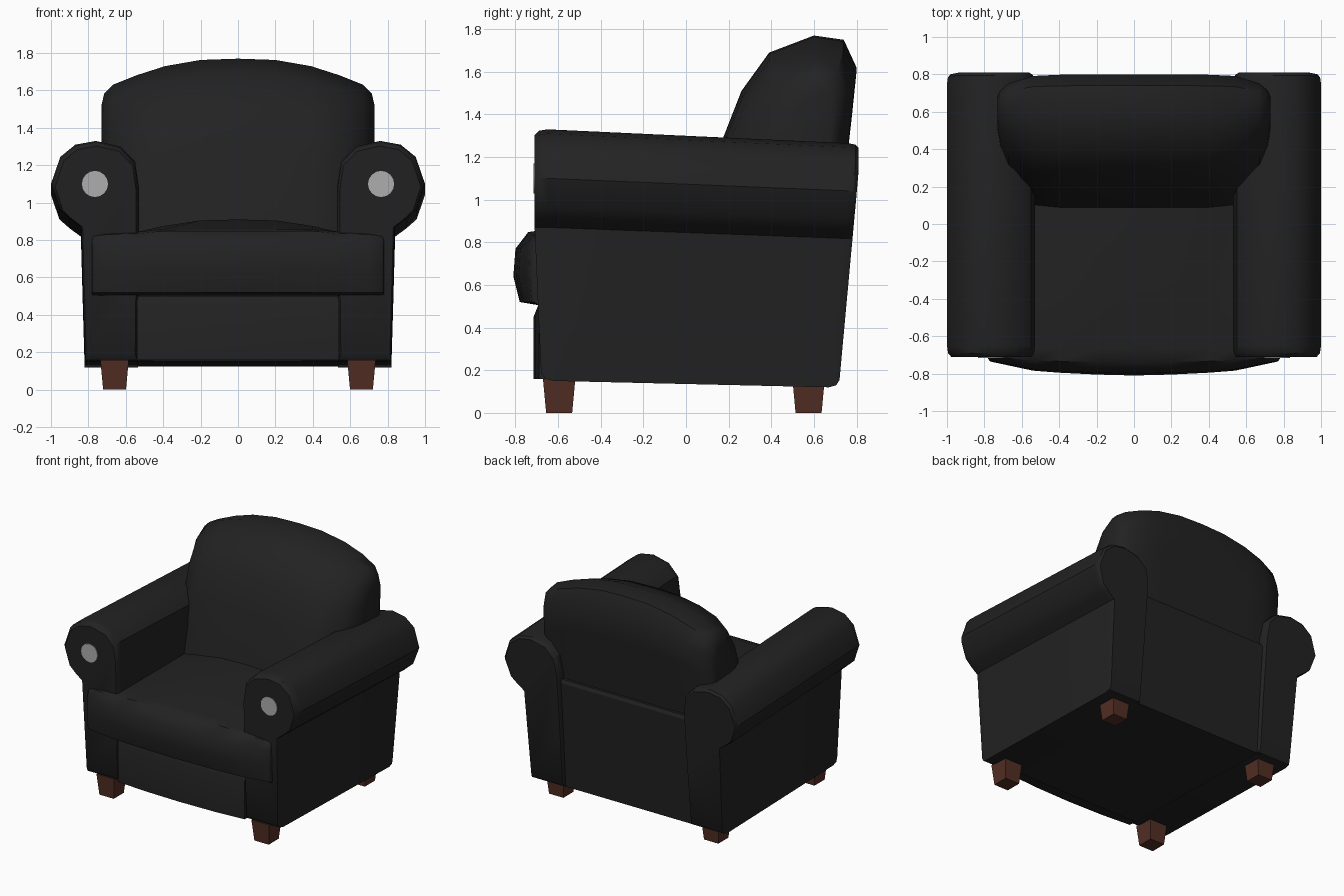
import bpy, bmesh, math

if "Cube" in bpy.data.objects:
    bpy.data.objects.remove(bpy.data.objects["Cube"])


def material(name, rgb):
    m = bpy.data.materials.new(name)
    m.diffuse_color = (*rgb, 1)
    m.use_nodes = True
    m.node_tree.nodes["Principled BSDF"].inputs["Base Color"].default_value = m.diffuse_color
    return m


LEATHER = material("black leather", (0.016, 0.016, 0.016))
WOOD = material("brown wood", (0.085, 0.028, 0.018))
GREY = material("grey button", (0.42, 0.42, 0.42))


def loft(name, rings, mat, smooth=35):
    """Skin a list of equal-length closed rings and cap both ends."""
    bm = bmesh.new()
    vs = [[bm.verts.new(p) for p in r] for r in rings]
    n = len(rings[0])
    for a, b in zip(vs, vs[1:]):
        for i in range(n):
            j = (i + 1) % n
            bm.faces.new((a[i], a[j], b[j], b[i]))
    bm.faces.new(vs[0])
    bm.faces.new(vs[-1])
    bmesh.ops.recalc_face_normals(bm, faces=bm.faces)
    me = bpy.data.meshes.new(name)
    bm.to_mesh(me)
    bm.free()
    me.materials.append(mat)
    me.polygons.foreach_set("use_smooth", [smooth > 0] * len(me.polygons))
    if smooth:
        me.set_sharp_from_angle(angle=math.radians(smooth))
    ob = bpy.data.objects.new(name, me)
    bpy.context.collection.objects.link(ob)
    return ob


def both_sides(stations):
    """Mirror stations listed from x = 0 outward to the negative side."""
    return [(-s[0], *s[1:]) for s in stations[:0:-1]] + stations


# rolled arms: one cross-section lofted from front to back, dropping and leaning at the rear
ARM = [(0.535, 0.15), (0.53, 0.6), (0.53, 1.08), (0.55, 1.22), (0.63, 1.30), (0.76, 1.33),
       (0.87, 1.31), (0.95, 1.245), (1.0, 1.10), (0.955, 0.965), (0.90, 0.915), (0.84, 0.87),
       (0.83, 0.5), (0.82, 0.15)]


def arm_ring(side, t, inset, pull):
    ring = []
    for x, z in ARM:
        h = (z - 0.15) / 1.18
        front = -0.68 - 0.03 * min(1, h / 0.6)
        back = 0.72 + 0.09 * min(1, h / 0.9)
        cx, cz = 0.72, 0.85
        px = cx + (x - cx) * (1 - inset)
        pz = cz + (z - cz) * (1 - inset * 0.7) - t * (0.03 + 0.035 * h)
        ring.append((side * px, front + (back - front) * t + pull, pz))
    return ring


for side, word in ((-1, "left"), (1, "right")):
    loft(word + "_arm", [arm_ring(side, 0, 0.08, 0), arm_ring(side, 0, 0.02, 0.02),
                         arm_ring(side, 0, 0, 0.06), arm_ring(side, 0.5, 0, 0),
                         arm_ring(side, 1, 0, -0.05), arm_ring(side, 1, 0.02, -0.015),
                         arm_ring(side, 1, 0.07, 0)], LEATHER)
    # round button on the arm front
    disc = [(side * 0.765 + 0.07 * math.cos(i * math.pi / 8), 1.10 + 0.07 * math.sin(i * math.pi / 8))
            for i in range(16)]
    loft(word + "_arm_button", [[(x, y, z) for x, z in disc] for y in (-0.716, -0.708)], GREY)

# back cushion: side profile lofted across, shrinking towards the rounded sides
BACK = [(0.065, 0.80), (0.17, 1.28), (0.26, 1.51), (0.39, 1.69), (0.60, 1.77), (0.74, 1.75),
        (0.80, 1.62), (0.78, 1.42), (0.73, 0.97), (0.71, 0.80)]
rings = []
for x, top, k in both_sides([(0, 1.77, 1), (0.2, 1.763, 1), (0.39, 1.73, 0.99), (0.54, 1.682, 0.95),
                             (0.67, 1.63, 0.72), (0.715, 1.585, 0.5), (0.73, 1.52, 0.3)]):
    rings.append([(x, 0.63 + (y - 0.63) * k, 0.8 + (z - 0.8) * (top - 0.8) / 0.97) for y, z in BACK])
loft("back_cushion", rings, LEATHER, 50)

# T-shaped seat cushion: crowned top, bowed front, lip wrapping in front of the arms
rings = []
for x, front, crown, rear in both_sides([(0, -0.81, 0.91, 0.2), (0.2, -0.805, 0.905, 0.2),
                                         (0.4, -0.795, 0.875, 0.2), (0.53, -0.785, 0.845, 0.2),
                                         (0.545, -0.783, 0.845, -0.66), (0.7, -0.75, 0.84, -0.66),
                                         (0.77, -0.735, 0.83, -0.66), (0.78, -0.72, 0.82, -0.66)]):
    k = (-0.69 - front) / 0.12
    lip = min(0.858, crown)
    side = [(rear, 0.52), (-0.69, 0.505), (-0.69 - 0.09 * k, 0.52), (front, 0.64),
            (front + 0.01 * k, 0.77), (-0.69 - 0.05 * k, lip - 0.01), (-0.67, lip),
            (-0.67 + (rear + 0.67) * 0.4, crown), (rear, crown)]
    rings.append([(x, y, z) for y, z in side])
loft("seat_cushion", rings, LEATHER, 45)

# gently bowed front panel under the seat, with a small step near the top
rings = []
for x, y in both_sides([(0, -0.715), (0.3, -0.708), (0.54, -0.69)]):
    rings.append([(x, -0.6, 0.155), (x, y, 0.16), (x, y, 0.45), (x, y + 0.02, 0.50), (x, -0.6, 0.50)])
loft("front_panel", rings, LEATHER)


# base under the seat, and leaning rear panel between the arms
def across(name, half, side):
    loft(name, [[(x, y, z) for y, z in side] for x in (-half, half)], LEATHER, 30)


across("base", 0.55, [(-0.62, 0.15), (0.68, 0.125), (0.68, 0.3), (-0.62, 0.3)])
across("rear_panel", 0.57, [(0.64, 0.125), (0.695, 0.125), (0.762, 0.95), (0.75, 0.975), (0.68, 0.975)])

# tapered square legs
for sx, word in ((-1, "left"), (1, "right")):
    for y, end in ((-0.595, "front"), (0.575, "back")):
        rings = [[(sx * 0.66 + a * r, y + b * r, z) for a, b in ((-1, -1), (1, -1), (1, 1), (-1, 1))]
                 for r, z in ((0.061, 0), (0.076, 0.16))]
        loft(f"{end}_{word}_leg", rings, WOOD, 0)
